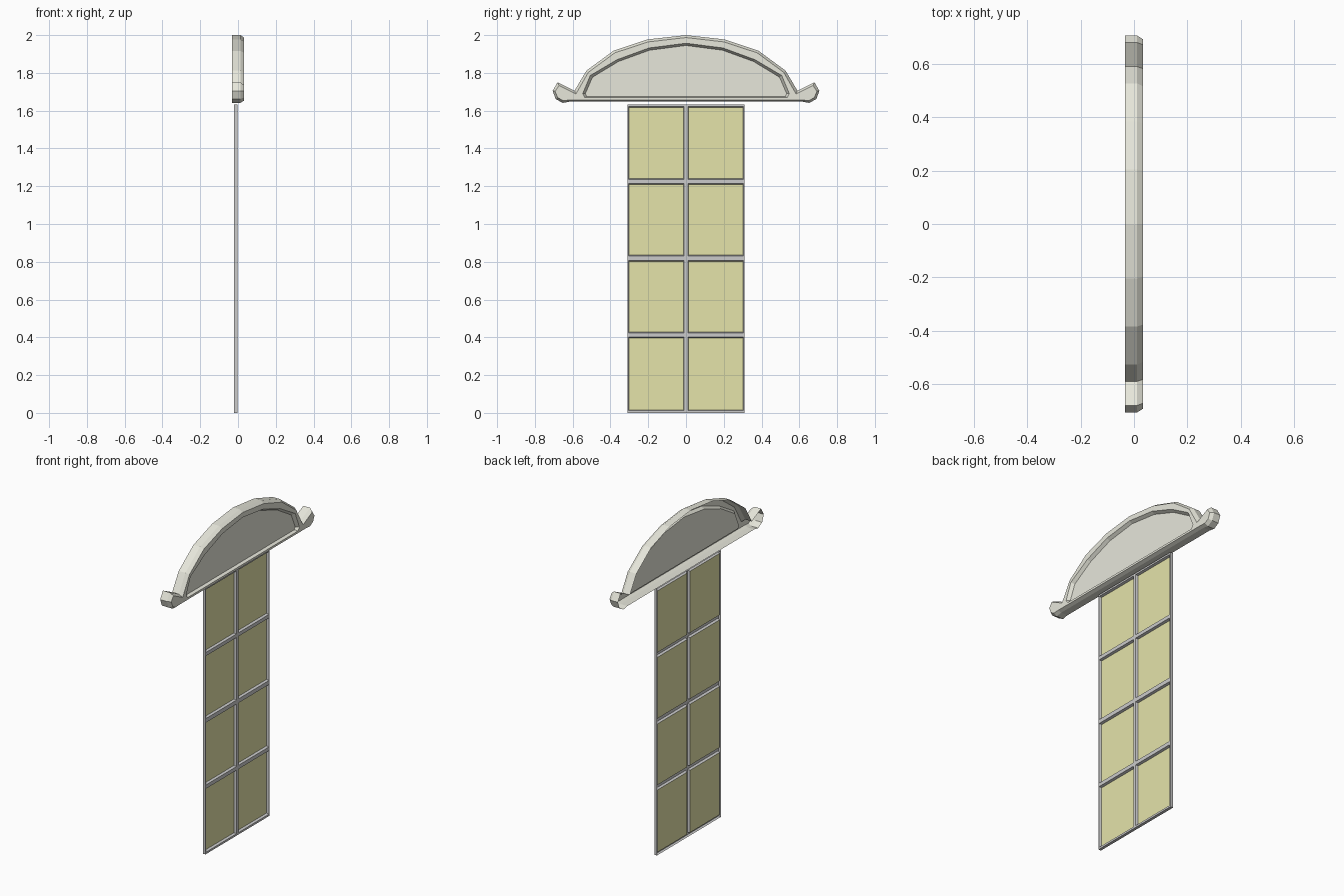
import bpy, bmesh

if "Cube" in bpy.data.objects:
    bpy.data.objects.remove(bpy.data.objects["Cube"])


def material(name, rgb):
    m = bpy.data.materials.new(name)
    m.diffuse_color = (*rgb, 1)
    m.use_nodes = True
    m.node_tree.nodes["Principled BSDF"].inputs["Base Color"].default_value = m.diffuse_color
    return m


def finish(bm, name, mats=()):
    me = bpy.data.meshes.new(name)
    bm.normal_update()
    bm.to_mesh(me)
    bm.free()
    for m in mats:
        me.materials.append(m)
    ob = bpy.data.objects.new(name, me)
    bpy.context.collection.objects.link(ob)
    return ob


def mirrored_loop(bm, half, x):
    """Closed ring of verts from a half profile whose first point is on y = 0."""
    pts = half + [(-y, z) for y, z in reversed(half[1:])]
    return [bm.verts.new((x, y, z)) for y, z in pts]


def bridge(bm, a, b):
    n = len(a)
    for i in range(n):
        j = (i + 1) % n
        bm.faces.new((a[i], a[j], b[j], b[i]))


# Pediment: open-backed arched shell with scrolled ears and a recessed panel
outer = [(0, 2.0), (.204, 1.977), (.384, 1.917), (.527, 1.812), (.59, 1.706),
         (.68, 1.75), (.706, 1.705), (.69, 1.662), (.653, 1.641), (.615, 1.648)]
front = [(0, 1.987), (.2, 1.964), (.377, 1.906), (.517, 1.803), (.583, 1.688),
         (.672, 1.733), (.693, 1.703), (.68, 1.67), (.652, 1.654), (.615, 1.656)]
inner = [(0, 1.957), (.196, 1.932), (.365, 1.87), (.507, 1.786), (.547, 1.69), (.535, 1.669)]
panel = [(0, 1.945), (.193, 1.92), (.358, 1.86), (.495, 1.777), (.533, 1.69), (.525, 1.675)]

bm = bmesh.new()
B = mirrored_loop(bm, outer, -.033)
O = mirrored_loop(bm, outer, .012)
F = mirrored_loop(bm, front, .033)
I = mirrored_loop(bm, inner, .033)
P = mirrored_loop(bm, panel, .014)
for a, b in ((B, O), (O, F), (I, P)):
    bridge(bm, a, b)
bm.faces.new(P)
for k in range(4):                                   # arched rim face
    bm.faces.new((F[k], F[k + 1], I[k + 1], I[k]))
    bm.faces.new((F[-k], F[-k - 1], I[-k - 1], I[-k]))
bm.faces.new(F[4:10] + [I[5], I[4]])                 # ear faces
bm.faces.new([F[-k] for k in range(4, 10)] + [I[-5], I[-4]])
bm.faces.new((F[9], F[-9], I[-5], I[5]))             # lower bar face
bmesh.ops.recalc_face_normals(bm, faces=bm.faces)
bm.normal_update()
if max(bm.faces, key=lambda f: f.calc_area()).normal.x < 0:
    bmesh.ops.reverse_faces(bm, faces=bm.faces)
finish(bm, "pediment", [material("cream", (.8, .8, .71))])

# Window: grid sheet with a back skirt and eight recessed panes
ys = [-.311, -.305, -.01, .01, .305, .311]
zs = [0, .012, .401, .424, .806, .831, 1.214, 1.236, 1.621, 1.632]
bm = bmesh.new()
grid = [[bm.verts.new((-.003, y, z)) for z in zs] for y in ys]
panes = []
for i in range(len(ys) - 1):
    for j in range(len(zs) - 1):
        f = bm.faces.new((grid[i][j], grid[i + 1][j], grid[i + 1][j + 1], grid[i][j + 1]))
        if i % 2 and j % 2:
            panes.append(f)
rim = [e for e in bm.edges if e.is_boundary]
skirt = bmesh.ops.extrude_edge_only(bm, edges=rim)["geom"]
for v in skirt:
    if isinstance(v, bmesh.types.BMVert):
        v.co.x = -.021
bmesh.ops.recalc_face_normals(bm, faces=bm.faces)
bm.normal_update()
if panes[0].normal.x < 0:
    bmesh.ops.reverse_faces(bm, faces=bm.faces)
bm.normal_update()
bmesh.ops.inset_individual(bm, faces=panes, thickness=.004, depth=-.015, use_even_offset=True)
for f in panes:
    f.material_index = 1
finish(bm, "window", [material("frame_grey", (.78, .78, .76)),
                      material("yellow_glass", (.78, .77, .4))])
